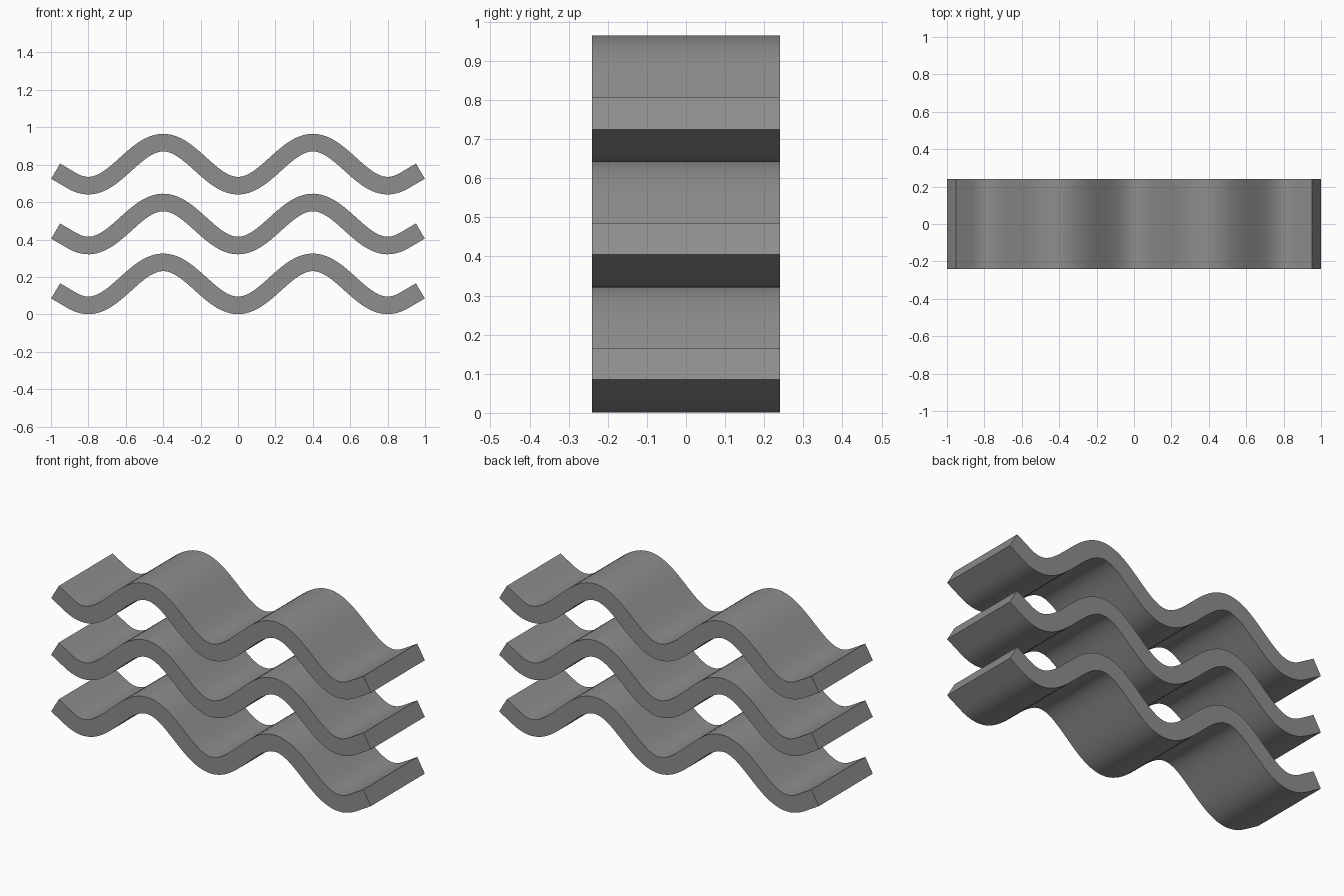
import bpy, bmesh, math

if "Cube" in bpy.data.objects:
    bpy.data.objects.remove(bpy.data.objects["Cube"])

HALF_T, DEPTH = 0.047, 0.24      # half thickness, half depth
AMP, MID, PERIOD = 0.115, 0.163, 0.8
TAIL, END = 0.89, 0.975          # straight ends start / stop
K = 2 * math.pi / PERIOD

grey = bpy.data.materials.new("mid grey")
grey.diffuse_color = (0.27, 0.27, 0.27, 1)
grey.use_nodes = True
grey.node_tree.nodes["Principled BSDF"].inputs["Base Color"].default_value = grey.diffuse_color


def centre(x):
    """Height and slope of the wave centreline; the ends run straight."""
    c = max(-TAIL, min(TAIL, x))
    slope = AMP * K * math.sin(K * c)
    return MID - AMP * math.cos(K * c) + slope * (x - c), slope


def wave_strip(name, lift):
    bm = bmesh.new()
    n = 120
    rings = []
    for i in range(n + 1):
        x = -END + 2 * END * i / n
        z, s = centre(x)
        l = math.hypot(1, s)
        nx, nz = -s / l * HALF_T, HALF_T / l
        rings.append([bm.verts.new((x + k * nx, y, z + k * nz + lift))
                      for k, y in ((-1, -DEPTH), (1, -DEPTH), (1, DEPTH), (-1, DEPTH))])
    for a, b in zip(rings, rings[1:]):
        for j in range(4):
            bm.faces.new((a[j], b[j], b[(j + 1) % 4], a[(j + 1) % 4]))
    bm.faces.new(rings[0])
    bm.faces.new(rings[-1])
    bmesh.ops.recalc_face_normals(bm, faces=bm.faces)
    me = bpy.data.meshes.new(name)
    bm.to_mesh(me)
    bm.free()
    me.materials.append(grey)
    ob = bpy.data.objects.new(name, me)
    bpy.context.collection.objects.link(ob)
    bpy.ops.object.select_all(action='DESELECT')
    ob.select_set(True)
    bpy.context.view_layer.objects.active = ob
    bpy.ops.object.shade_smooth_by_angle(angle=math.radians(30))


# Three stacked wavy strips
for i, name in enumerate(("lower_wave", "middle_wave", "upper_wave")):
    wave_strip(name, 0.32 * i)
